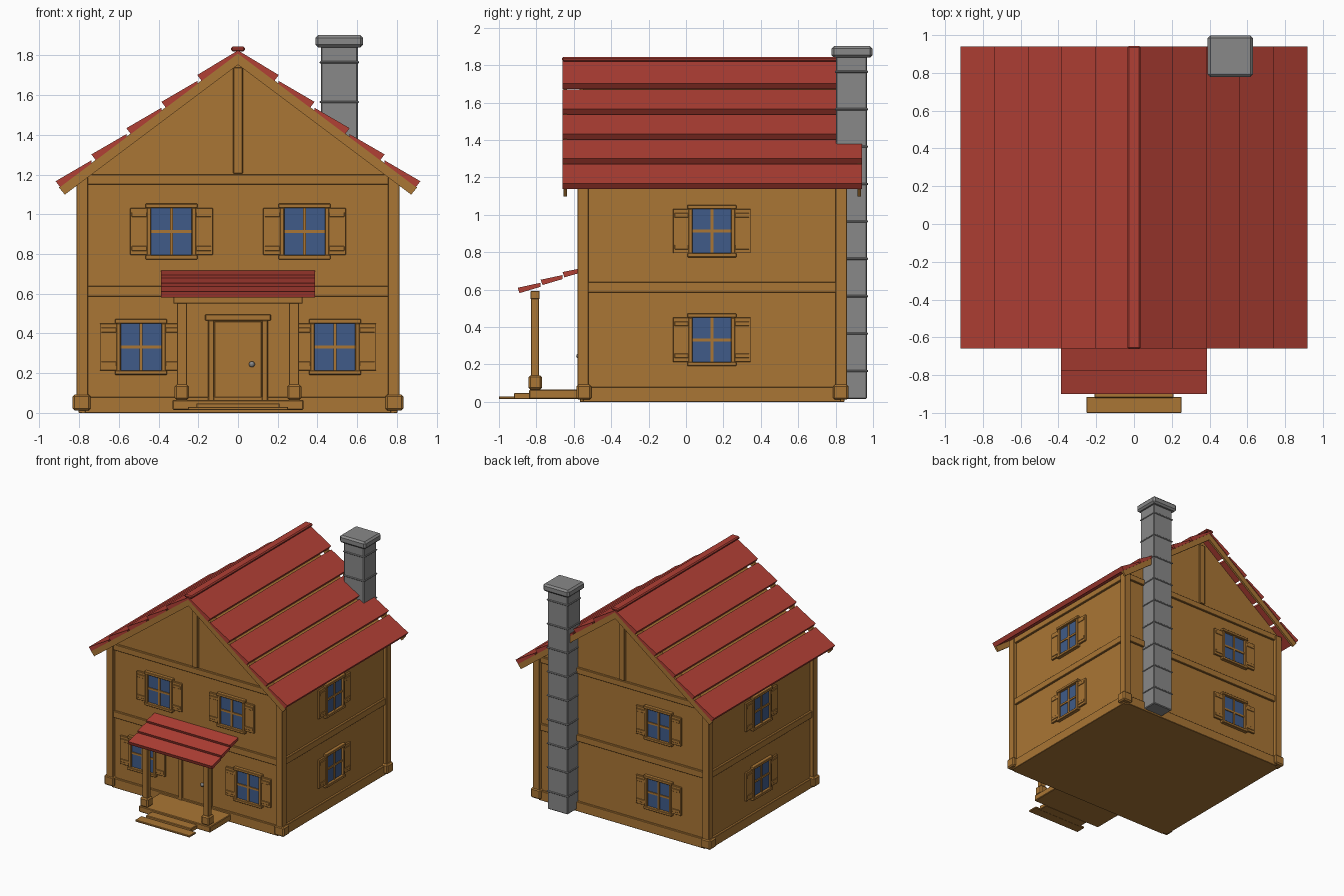
import bpy, bmesh, math
from mathutils import Matrix, Vector

if "Cube" in bpy.data.objects:
    bpy.data.objects.remove(bpy.data.objects["Cube"])


def material(name, rgb):
    m = bpy.data.materials.new(name)
    m.diffuse_color = (*rgb, 1)
    m.use_nodes = True
    m.node_tree.nodes["Principled BSDF"].inputs["Base Color"].default_value = m.diffuse_color
    return m


WOOD = material("warm_wood", (0.40, 0.18, 0.035))
RED = material("roof_red", (0.44, 0.05, 0.035))
STONE = material("chimney_grey", (0.25, 0.25, 0.25))
GLASS = material("window_blue", (0.05, 0.105, 0.25))


def finish(name, bm, mat, bevel=0):
    bmesh.ops.recalc_face_normals(bm, faces=bm.faces)
    me = bpy.data.meshes.new(name)
    bm.to_mesh(me)
    bm.free()
    me.materials.append(mat)
    ob = bpy.data.objects.new(name, me)
    bpy.context.collection.objects.link(ob)
    if bevel:
        mod = ob.modifiers.new("soft_edges", 'BEVEL')
        mod.width = bevel
        mod.segments = 1
    return ob


def boxes(name, items, mat, M=Matrix(), bevel=0.003):
    """Each item is (x0, x1, y0, y1, z0, z1)."""
    bm = bmesh.new()
    for x0, x1, y0, y1, z0, z1 in items:
        c = Vector(((x0 + x1) / 2, (y0 + y1) / 2, (z0 + z1) / 2))
        S = Matrix.Diagonal((abs(x1 - x0), abs(y1 - y0), abs(z1 - z0), 1))
        bmesh.ops.create_cube(bm, size=1, matrix=M @ Matrix.Translation(c) @ S)
    return finish(name, bm, mat, bevel)


def prisms(name, profiles, axis, a, b, mat):
    """Extrude (u, z) profiles along the x or y axis from a to b."""
    bm = bmesh.new()
    for pts in profiles:
        rings = []
        for w in (a, b):
            co = [(w, u, z) if axis == 'x' else (u, w, z) for u, z in pts]
            rings.append([bm.verts.new(c) for c in co])
        n = len(pts)
        bm.faces.new(rings[0])
        bm.faces.new(rings[1])
        for i in range(n):
            j = (i + 1) % n
            bm.faces.new((rings[0][i], rings[0][j], rings[1][j], rings[1][i]))
    return finish(name, bm, mat)


def planks(edges, top, slope, step, thick):
    """Overlapping board profiles running downhill along +u."""
    n = Vector((slope, 1)).normalized()
    out = []
    for u0, u1 in zip(edges, edges[1:]):
        z0, z1 = top - slope * u0, top - slope * u1
        out.append([(u0, z0 - step), (u1, z1), (u1 - n.x * thick, z1 - n.y * thick),
                    (u0, z0 - thick * 1.25)])
    return out


def flip(profiles):
    return [[(-u, z) for u, z in p] for p in profiles]


# Wall dimensions
WX, YF, YB = 0.785, -0.55, 0.83
OX, OF, OB = 0.814, -0.58, 0.86

# Walls with both gables
prisms("house_walls", [[(-WX, 0), (WX, 0), (WX, 1.215), (0, 1.80), (-WX, 1.215)]],
       'y', YF, YB, WOOD)

# Corner posts and their footings
post, foot = [], []
for s in (-1, 1):
    for y0, y1, f0, f1 in ((OF, OF + 0.06, -0.586, -0.505), (OB - 0.06, OB, 0.785, 0.868)):
        post.append((s * 0.754, s * OX, y0, y1, 0.02, 1.19))
        foot.append((s * 0.742, s * 0.832, f0, f1, 0.012, 0.093))
boxes("corner_posts", post, WOOD)
boxes("corner_footings", foot, WOOD, bevel=0.01)

# Horizontal timber beams around the house
for name, z0, z1 in (("base_beams", 0.0, 0.08), ("middle_beams", 0.585, 0.64),
                     ("upper_beams", 1.15, 1.20)):
    e = 0.018
    boxes(name, [(-0.77, 0.77, YF - e, YF + 0.02, z0, z1),
                 (-0.77, 0.77, YB - 0.02, YB + e, z0, z1),
                 (WX - 0.02, WX + e, YF, YB, z0, z1),
                 (-WX - e, -WX + 0.02, YF, YB, z0, z1)], WOOD)

# Gable king posts
boxes("gable_posts", [(-0.024, 0.024, YF - 0.02, YF + 0.02, 1.205, 1.74),
                      (-0.024, 0.024, YB - 0.02, YB + 0.02, 1.205, 1.74)], WOOD)

# Main roof boards, ridge cap and bargeboards
half = planks([0, 0.205, 0.385, 0.562, 0.738, 0.918], 1.855, 0.75, 0.03, 0.037)
prisms("roof_boards", half + flip(half), 'y', -0.66, 0.94, RED)
boxes("ridge_cap", [(-0.035, 0.035, -0.662, 0.942, 1.82, 1.845)], RED, bevel=0.008)
barge = [[(0, 1.812), (0.902, 1.135), (0.872, 1.099), (0, 1.753)]]
for name, y0, y1 in (("front_bargeboards", -0.655, -0.637), ("back_bargeboards", 0.917, 0.935)):
    prisms(name, barge + flip(barge), 'y', y0, y1, WOOD)


# Windows: local x along the wall, local -y outward
def window(name, M):
    g, h = 0.102, 0.118
    boxes(name + "_glass", [(-g, g, -0.006, 0.01, -h, h)], GLASS, M, 0)
    boxes(name + "_frame", [(s * g, s * 0.124, -0.024, 0.01, -h - 0.005, h) for s in (-1, 1)]
          + [(-0.131, 0.131, -0.029, 0.01, h, h + 0.022),
             (-0.131, 0.131, -0.029, 0.01, -h - 0.022, -h)], WOOD, M)
    boxes(name + "_bars", [(-0.008, 0.008, -0.014, 0, -h, h),
                           (-g, g, -0.013, 0, -0.008, 0.008)], WOOD, M, 0)
    boxes(name + "_shutters", [(s * 0.122, s * 0.208, -0.015, 0.01, -h, h) for s in (-1, 1)]
          + [(s * 0.124, s * 0.200, -0.02, 0, z - 0.012, z + 0.012)
             for s in (-1, 1) for z in (-0.085, 0.085)], WOOD, M, 0.002)


def on_wall(x, y, z, deg):
    return Matrix.Translation((x, y, z)) @ Matrix.Rotation(math.radians(deg), 4, 'Z')


for floor, z, x in (("lower", 0.332, 0.488), ("upper", 0.913, 0.335)):
    window(floor + "_front_left_window", on_wall(-x, YF, z, 0))
    window(floor + "_front_right_window", on_wall(x, YF, z, 0))
    window(floor + "_right_window", on_wall(WX, 0.138, z, 90))
    window(floor + "_left_window", on_wall(-WX, 0.138, z, -90))
    window(floor + "_back_window", on_wall(-0.335, YB, z, 180))

# Front door with frame and knob
boxes("door", [(-0.12, 0.12, YF - 0.012, YF + 0.01, 0.06, 0.46)], WOOD)
boxes("door_frame", [(s * 0.12, s * 0.15, YF - 0.024, YF + 0.01, 0.06, 0.466) for s in (-1, 1)]
      + [(-0.165, 0.165, YF - 0.03, YF + 0.01, 0.464, 0.496)], WOOD)
bm = bmesh.new()
bmesh.ops.create_uvsphere(bm, u_segments=12, v_segments=8, radius=0.015,
                          matrix=Matrix.Translation((0.07, YF - 0.022, 0.245)))
finish("door_knob", bm, STONE)

# Porch floor and steps
boxes("porch_floor", [(-0.33, 0.33, -0.84, -0.55, 0.015, 0.065)], WOOD, bevel=0.005)
boxes("upper_step", [(-0.21, 0.21, -0.92, -0.835, 0.015, 0.048)], WOOD, bevel=0.004)
boxes("lower_step", [(-0.252, 0.252, -1.0, -0.915, 0.015, 0.03)], WOOD)

# Porch posts, footings and beams
boxes("porch_posts", [(s * 0.257, s * 0.307, -0.828, -0.785, 0.06, 0.59) for s in (-1, 1)], WOOD)
boxes("porch_footings", [(s * 0.247, s * 0.32, -0.842, -0.77, 0.066, 0.142)
                         for s in (-1, 1)], WOOD, bevel=0.01)
boxes("porch_beam", [(-0.325, 0.325, -0.832, -0.782, 0.55, 0.592)], WOOD)

# Porch roof boards, sloping toward the front
porch = planks([0.55, 0.66, 0.777, 0.9], 0.925, 0.35, 0.016, 0.03)
prisms("porch_roof", flip(porch), 'x', -0.387, 0.387, RED)

# Chimney shaft, stone courses and cap
boxes("chimney_shaft", [(0.417, 0.603, 0.802, 0.968, 0.015, 1.85)], STONE, bevel=0.006)
boxes("chimney_courses", [(0.411, 0.609, 0.796, 0.974, 0.165 + 0.2 * i - 0.006,
                           0.165 + 0.2 * i + 0.006) for i in range(9)], STONE, bevel=0.004)
boxes("chimney_cap", [(0.39, 0.63, 0.778, 0.998, 1.84, 1.902)], STONE, bevel=0.014)
